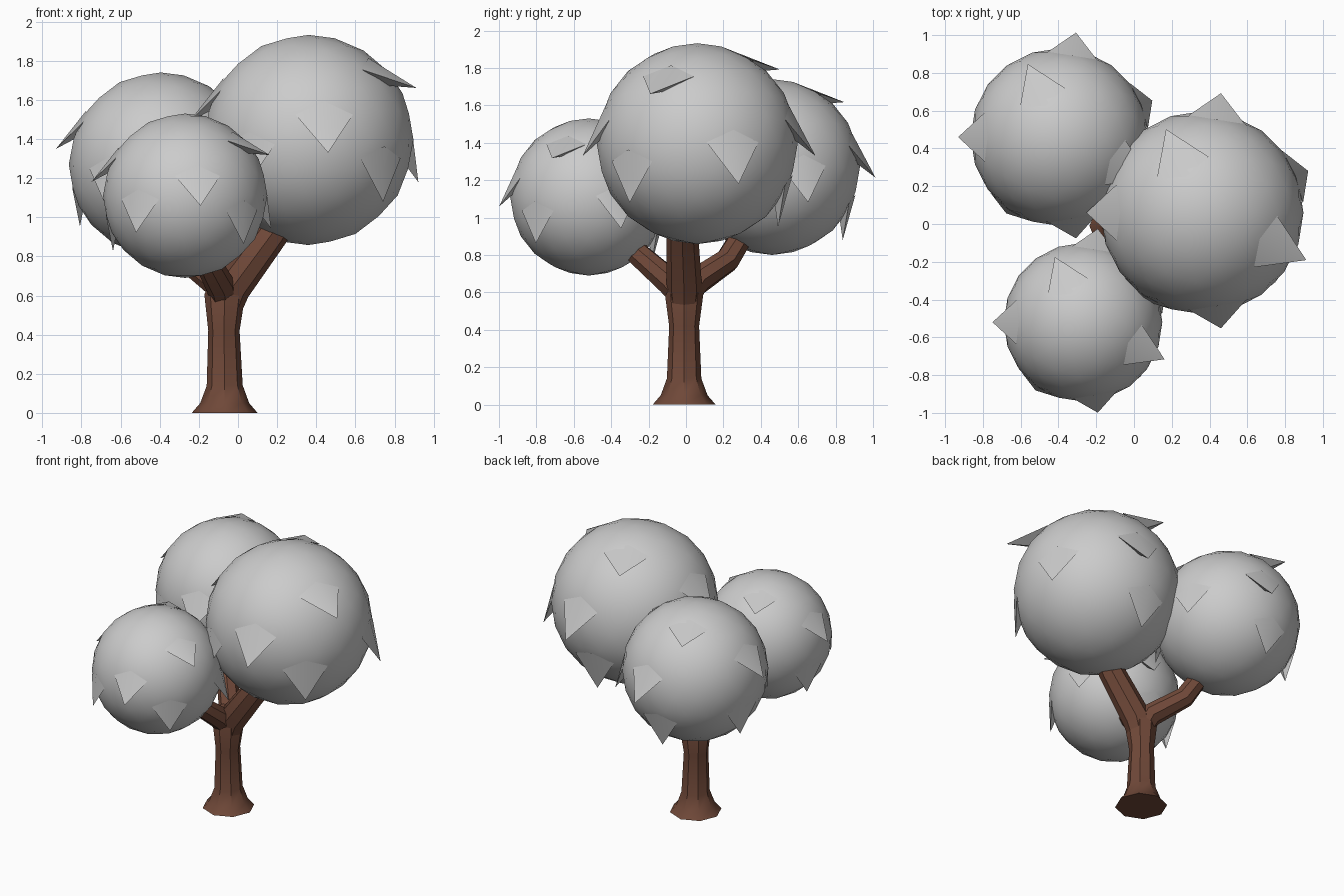
import bpy, bmesh, math
from mathutils import Vector

if "Cube" in bpy.data.objects:
    bpy.data.objects.remove(bpy.data.objects["Cube"])

bark = bpy.data.materials.new("bark")
bark.diffuse_color = (0.16, 0.065, 0.04, 1)
bark.use_nodes = True
bark.node_tree.nodes["Principled BSDF"].inputs["Base Color"].default_value = bark.diffuse_color


def finish(bm, name, angle, mat=None):
    bmesh.ops.recalc_face_normals(bm, faces=bm.faces)
    me = bpy.data.meshes.new(name)
    bm.to_mesh(me)
    bm.free()
    ob = bpy.data.objects.new(name, me)
    bpy.context.collection.objects.link(ob)
    if mat:
        me.materials.append(mat)
    bpy.ops.object.select_all(action='DESELECT')
    ob.select_set(True)
    bpy.context.view_layer.objects.active = ob
    bpy.ops.object.shade_smooth_by_angle(angle=math.radians(angle))
    return ob


def tube(name, path, sides=8):
    """Loft rings along a path of (x, y, z, radius)."""
    bm = bmesh.new()
    pts = [Vector(p[:3]) for p in path]
    rings = []
    for i, p in enumerate(pts):
        d = (pts[min(i + 1, len(pts) - 1)] - pts[max(i - 1, 0)]).normalized()
        if p.z == 0:
            d = Vector((0, 0, 1))
        u = Vector((0, 1, 0)).cross(d).normalized()
        v = d.cross(u)
        rings.append([bm.verts.new(p + path[i][3] * (u * math.cos(a) + v * math.sin(a)))
                      for a in (2 * math.pi * k / sides for k in range(sides))])
    for a, b in zip(rings, rings[1:]):
        for k in range(sides):
            j = (k + 1) % sides
            bm.faces.new((a[k], a[j], b[j], b[k]))
    bm.faces.new(rings[0])
    bm.faces.new(rings[-1])
    return finish(bm, name, 35, bark)


# Trunk with flared foot, and three branches
tube("trunk", [(-.068, -.01, 0, .168), (-.068, -.01, .05, .125), (-.068, -.01, .14, .092),
               (-.072, -.01, .42, .08), (-.068, -.01, .6, .104), (-.06, -.01, .7, .07)])
tube("right_branch", [(-.07, -.01, .5, .075), (-.03, -.01, .64, .095),
                      (.17, -.02, .91, .085), (.3, 0, 1.1, .075)])
tube("back_branch", [(-.07, 0, .58, .07), (-.1, .06, .66, .075),
                     (-.24, .22, .77, .068), (-.33, .34, .97, .06)])
tube("front_branch", [(-.07, -.02, .58, .07), (-.09, -.08, .65, .075),
                      (-.17, -.25, .8, .065), (-.22, -.38, .97, .055)])

# Leaf tip positions relative to the centre of the largest crown
R = .535
TIPS = [(.10, -.61, -.065), (.10, .63, -.065), (-.61, 0, .09), (.56, .22, -.215),
        (.55, -.25, .265), (-.19, .44, .395), (.38, -.36, -.315),
        (-.32, -.46, -.24), (-.47, .10, -.36), (-.01, .43, -.445)]


def crown(name, centre, radius):
    """Ball of foliage with drooping pointed leaf tips."""
    bm = bmesh.new()
    bmesh.ops.create_icosphere(bm, subdivisions=3, radius=R)
    for t in TIPS:
        tip = Vector(t)
        n = tip.normalized()
        side = Vector((0, 0, 1)).cross(n).normalized()
        up = n.cross(side)

        def on_ball(s, u, f=1.0):
            return bm.verts.new((n * R + side * s + up * u).normalized() * R * f)
        p = bm.verts.new(tip)
        left, right = on_ball(-.165, .2), on_ball(.165, .2)
        top, under = on_ball(0, .28), on_ball(0, .08, .97)
        for f in ((top, left, p), (top, p, right), (left, under, p),
                  (under, right, p), (top, under, left), (top, right, under)):
            bm.faces.new(f)
    bmesh.ops.scale(bm, vec=(radius / R,) * 3, verts=bm.verts)
    bmesh.ops.translate(bm, vec=centre, verts=bm.verts)
    return finish(bm, name, 35)


# Three crowns of foliage
crown("large_crown", (.36, .06, 1.395), .537)
crown("back_crown", (-.395, .46, 1.27), .47)
crown("front_crown", (-.27, -.52, 1.11), .42)
